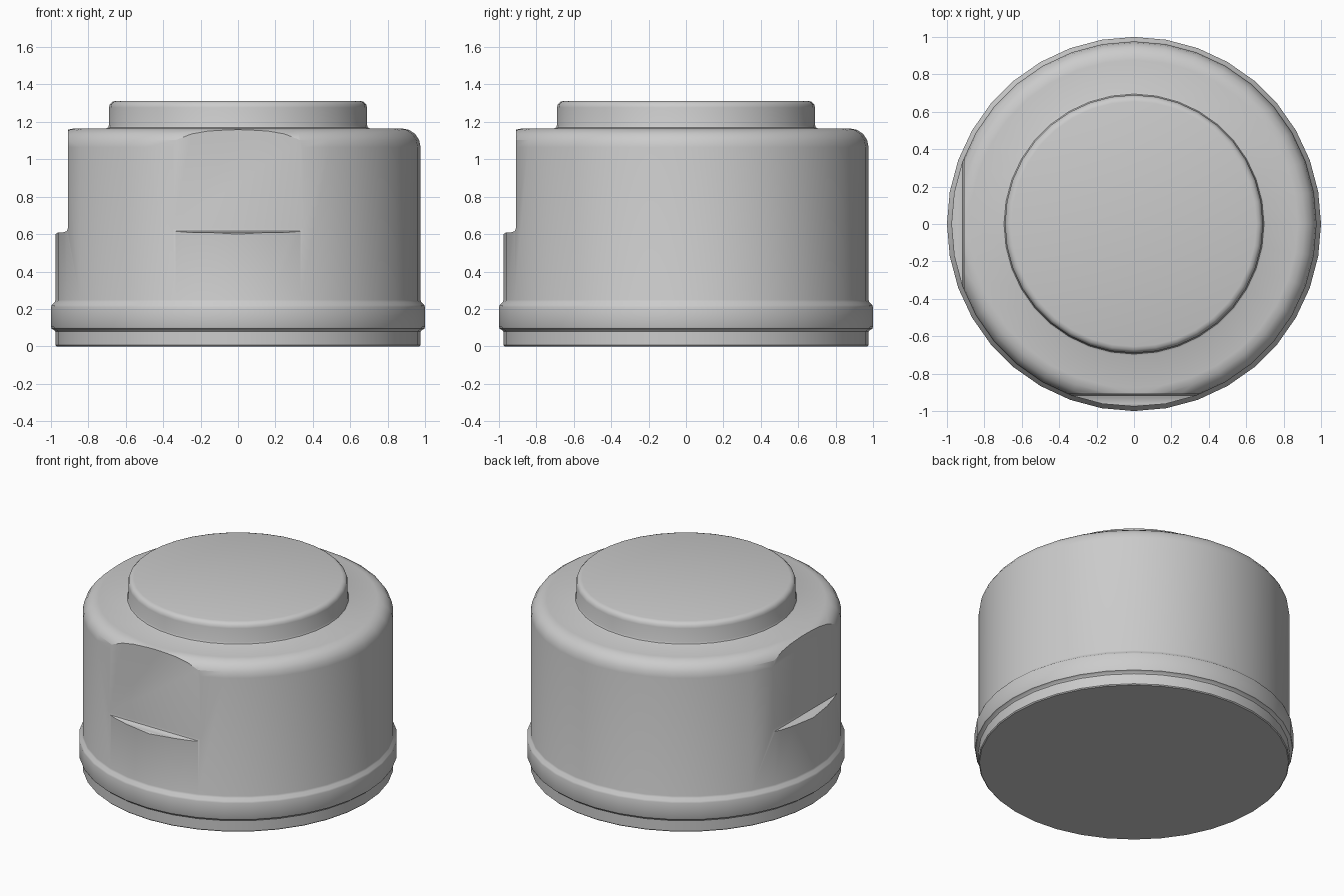
import bpy, bmesh, math
from mathutils import Matrix, Vector

SIDES = 36

cube = bpy.data.objects.get("Cube")
if cube:
    bpy.data.objects.remove(cube, do_unlink=True)

grey = bpy.data.materials.new("light grey")
grey.use_nodes = True
grey.diffuse_color = (0.6, 0.6, 0.6, 1)
grey.node_tree.nodes["Principled BSDF"].inputs["Base Color"].default_value = (0.6, 0.6, 0.6, 1)


def finish(name, bm):
    bmesh.ops.recalc_face_normals(bm, faces=bm.faces)
    mesh = bpy.data.meshes.new(name)
    bm.to_mesh(mesh)
    bm.free()
    mesh.materials.append(grey)
    obj = bpy.data.objects.new(name, mesh)
    bpy.context.collection.objects.link(obj)
    return obj


def fillet(r, z, size, steps=4):
    """Rounded outer corner from the vertical wall to the flat top."""
    angles = [math.pi / 2 * i / steps for i in range(steps + 1)]
    return [(r - size + size * math.cos(a), z - size + size * math.sin(a)) for a in angles]


def lathe(name, profile):
    bm = bmesh.new()
    verts = [bm.verts.new((r, 0, z)) for r, z in profile]
    edges = [bm.edges.new(pair) for pair in zip(verts, verts[1:])]
    bmesh.ops.spin(bm, geom=verts + edges, cent=(0, 0, 0), axis=(0, 0, 1),
                   angle=2 * math.pi, steps=SIDES)
    bmesh.ops.remove_doubles(bm, verts=bm.verts, dist=0.0005)
    return finish(name, bm)


def flat_cutter(name, turn):
    """Prism that shaves a flat with a softened ledge off the front, turned about z."""
    section = [(-0.91, 1.4), (-0.91, 0.63), (-0.916, 0.616), (-0.93, 0.61),
               (-0.962, 0.609), (-0.98, 0.597), (-1.2, 0.597), (-1.2, 1.4)]
    bm = bmesh.new()
    face = bm.faces.new([bm.verts.new((-0.6, y, z)) for y, z in section])
    new = bmesh.ops.extrude_face_region(bm, geom=[face])["geom"]
    bmesh.ops.translate(bm, vec=Vector((1.2, 0, 0)),
                        verts=[v for v in new if isinstance(v, bmesh.types.BMVert)])
    bmesh.ops.transform(bm, matrix=Matrix.Rotation(turn, 4, "Z"), verts=bm.verts)
    obj = finish(name, bm)
    obj.hide_render = True
    return obj


# Body with base band, rounded shoulder and raised round cap
profile = [(0, 0), (0.97, 0), (0.976, 0.006), (0.976, 0.078), (0.982, 0.086),
           (0.996, 0.094), (1.0, 0.104), (1.0, 0.21), (0.996, 0.221),
           (0.98, 0.236), (0.976, 0.248)]
profile += fillet(0.976, 1.165, 0.1)
profile += [(0.705, 1.165), (0.695, 1.17), (0.69, 1.182)]
profile += fillet(0.69, 1.312, 0.035, 3) + [(0, 1.312)]
body = lathe("housing_body", profile)

# Wrench flats on the front and the -x side
for name, turn in (("front_flat_cutter", 0), ("side_flat_cutter", -math.pi / 2)):
    cutter = flat_cutter(name, turn)
    cut = body.modifiers.new(name, "BOOLEAN")
    cut.operation = "DIFFERENCE"
    cut.solver = "EXACT"
    cut.object = cutter
    bpy.context.view_layer.objects.active = body
    bpy.ops.object.modifier_apply(modifier=name)
    bpy.data.objects.remove(cutter, do_unlink=True)

bpy.ops.object.select_all(action="DESELECT")
body.select_set(True)
bpy.context.view_layer.objects.active = body
bpy.ops.object.shade_smooth_by_angle(angle=math.radians(35))
